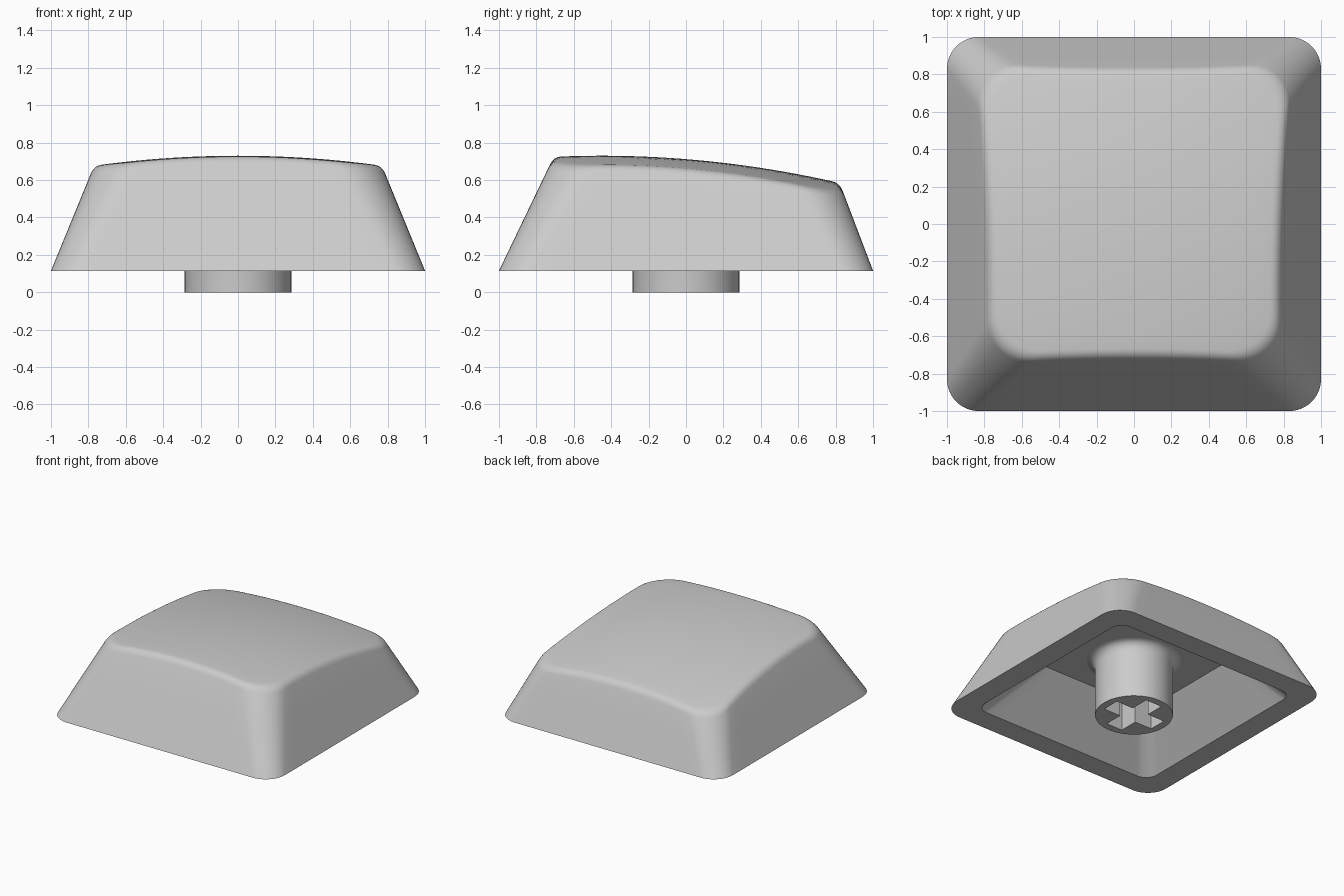
import bpy, bmesh, math
from mathutils import Vector

if "Cube" in bpy.data.objects:
    bpy.data.objects.remove(bpy.data.objects["Cube"], do_unlink=True)

BASE = 0.115      # height of the skirt's lower edge
CEILING = 0.455   # height of the hollow's roof

grey = bpy.data.materials.new("light grey plastic")
grey.use_nodes = True
colour = (0.6, 0.6, 0.6, 1)
grey.diffuse_color = colour
grey.node_tree.nodes["Principled BSDF"].inputs["Base Color"].default_value = colour


def rounded_ring(half_x, front, back, radius, z, arc=10, side=14):
    """Rounded rectangle with the same point count at every size."""
    corners = [(half_x - radius, back - radius), (radius - half_x, back - radius),
               (radius - half_x, front + radius), (half_x - radius, front + radius)]
    arcs = []
    for k, (cx, cy) in enumerate(corners):
        angles = [math.pi / 2 * (k + i / arc) for i in range(arc + 1)]
        arcs.append([Vector((cx + radius * math.cos(a), cy + radius * math.sin(a), z))
                     for a in angles])
    ring = []
    for k in range(4):
        start, end = arcs[k][-1], arcs[(k + 1) % 4][0]
        ring += arcs[k] + [start.lerp(end, i / side) for i in range(1, side)]
    return ring


def outer_ring(h):
    """Sloping outer wall at height h above the skirt edge."""
    return rounded_ring(1 - 0.41 * h, 0.48 * h - 1, 1 - 0.38 * h, 0.17 + 0.12 * h, BASE + h)


def top_height(p):
    return 0.73 - 0.09 * p.x ** 2 - 0.09 * (p.y + 0.45) ** 2


def on_top(p):
    return Vector((p.x, p.y, top_height(p)))


def finish(bm, name):
    bmesh.ops.recalc_face_normals(bm, faces=bm.faces)
    mesh = bpy.data.meshes.new(name)
    bm.to_mesh(mesh)
    bm.free()
    mesh.materials.append(grey)
    ob = bpy.data.objects.new(name, mesh)
    bpy.context.collection.objects.link(ob)
    return ob


def loft(rings, name):
    """Skin closed rings and cap both ends."""
    bm = bmesh.new()
    loops = [[bm.verts.new(p) for p in ring] for ring in rings]
    for a, b in zip(loops, loops[1:]):
        for i in range(len(a)):
            j = (i + 1) % len(a)
            bm.faces.new((a[i], a[j], b[j], b[i]))
    bm.faces.new(loops[0])
    bm.faces.new(loops[-1])
    return finish(bm, name)


def smooth(ob):
    bpy.ops.object.select_all(action="DESELECT")
    ob.select_set(True)
    bpy.context.view_layer.objects.active = ob
    bpy.ops.object.shade_smooth_by_angle(angle=math.radians(30))


# Where the sloping wall meets the domed top
low, high = outer_ring(0), outer_ring(0.7)
rim, wall_end, top_end = [], [], []
middle = Vector((0, 0.05, 0))
for a, b in zip(low, high):
    t = 0.8
    for _ in range(20):
        t = (top_height(a.lerp(b, t)) - BASE) / 0.7
    rim.append(a.lerp(b, t))
    wall_end.append(a.lerp(b, t - 0.06))
    top_end.append(on_top(rim[-1].lerp(middle, 0.055)))

# Shell: hollow, flat skirt edge, outer wall, soft rim and domed top
rings = [rounded_ring(0.525, -0.475, 0.56, 0.1, CEILING),
         rounded_ring(0.82, -0.82, 0.82, 0.1, BASE), low]
for s in (0.33, 0.66):
    rings.append([a.lerp(b, s) for a, b in zip(low, wall_end)])
for i in range(7):
    s = i / 6
    rings.append([w.lerp(r, s).lerp(r.lerp(e, s), s)
                  for w, r, e in zip(wall_end, rim, top_end)])
for i in range(1, 12):
    rings.append([on_top(e.lerp(middle, i / 11.5)) for e in top_end])
smooth(loft(rings, "keycap_shell"))

# Stem with a flared root against the roof
profile = [(0.285, 0), (0.285, CEILING - 0.08)]
for i in range(1, 6):
    a = math.pi / 2 * i / 5
    profile.append((0.345 - 0.06 * math.cos(a), CEILING - 0.08 + 0.08 * math.sin(a)))
profile.append((0.345, CEILING + 0.03))
turns = [2 * math.pi * i / 64 for i in range(64)]
stem = loft([[Vector((r * math.cos(a), r * math.sin(a), z)) for a in turns]
             for r, z in profile], "stem")

# Cross-shaped socket cut into the stem
L, W = 0.225, 0.072
quarter = [(L, -W), (L, W), (W, W)]
outline = []
for k in range(4):
    c, s = round(math.cos(k * math.pi / 2)), round(math.sin(k * math.pi / 2))
    outline += [(x * c - y * s, x * s + y * c) for x, y in quarter]
cutter = loft([[Vector((x, y, z)) for x, y in outline] for z in (-0.1, 0.4)], "socket_cutter")
cutter.hide_render = True
cut = stem.modifiers.new("socket", "BOOLEAN")
cut.operation = "DIFFERENCE"
cut.solver = "EXACT"
cut.object = cutter
bpy.context.view_layer.objects.active = stem
bpy.ops.object.modifier_apply(modifier=cut.name)
bpy.data.objects.remove(cutter, do_unlink=True)
smooth(stem)
